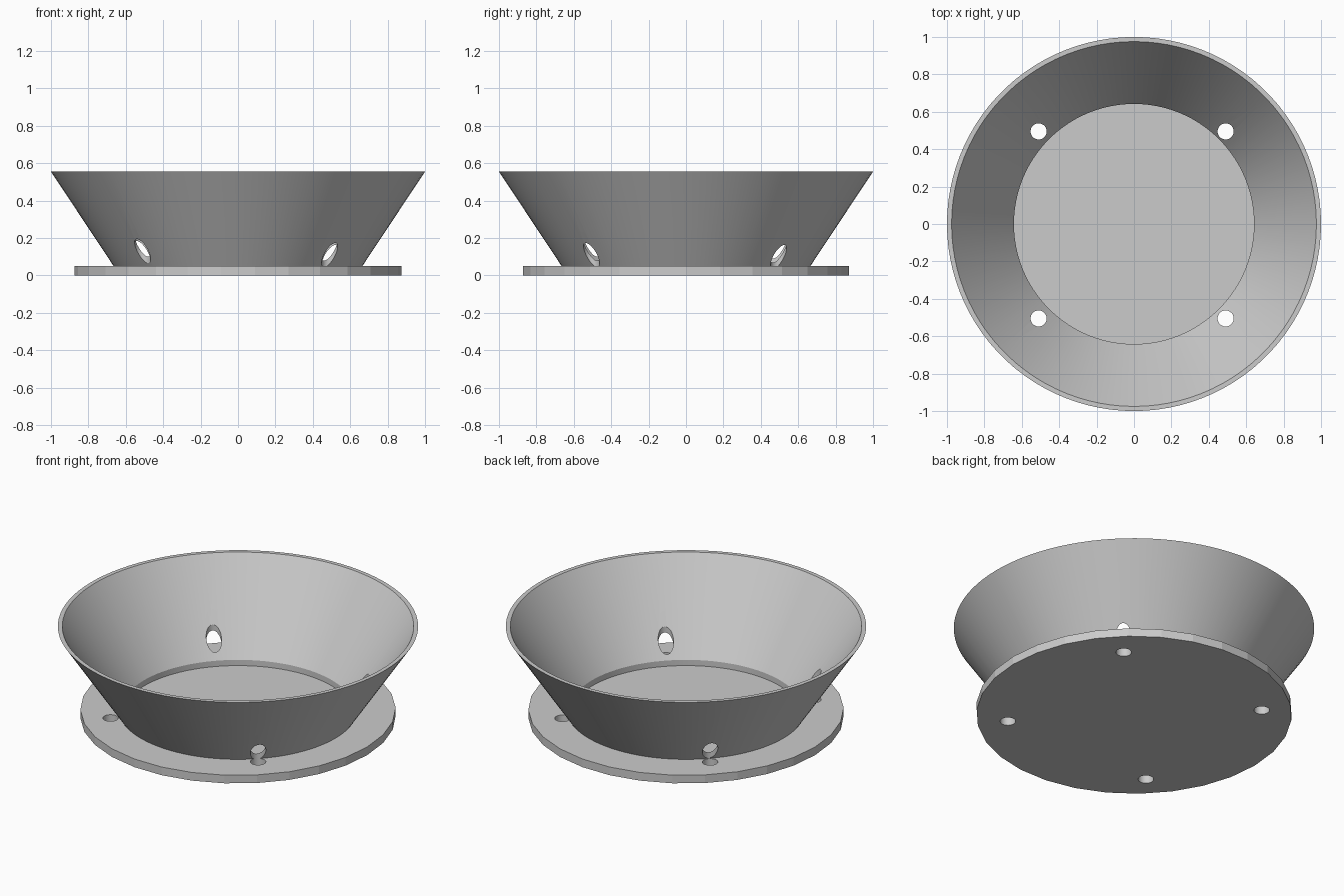
import bpy, math

if "Cube" in bpy.data.objects:
    bpy.data.objects.remove(bpy.data.objects["Cube"], do_unlink=True)

# Material
grey = bpy.data.materials.new("light_grey")
grey.use_nodes = True
colour = (0.6, 0.6, 0.6, 1)
grey.diffuse_color = colour
grey.node_tree.nodes["Principled BSDF"].inputs["Base Color"].default_value = colour


def lathe(name, profile, sides, centre=(0, 0)):
    """Closed solid of revolution from (radius, height) pairs, bottom to top."""
    verts, faces = [], []
    for r, z in profile:
        for i in range(sides):
            a = math.tau * i / sides
            verts.append((centre[0] + r * math.cos(a), centre[1] + r * math.sin(a), z))
    for k in range(len(profile) - 1):
        for i in range(sides):
            j = (i + 1) % sides
            faces.append((k * sides + i, k * sides + j,
                          (k + 1) * sides + j, (k + 1) * sides + i))
    faces.append(tuple(reversed(range(sides))))
    faces.append(tuple(range(len(verts) - sides, len(verts))))
    mesh = bpy.data.meshes.new(name)
    mesh.from_pydata(verts, [], faces)
    mesh.materials.append(grey)
    obj = bpy.data.objects.new(name, mesh)
    bpy.context.collection.objects.link(obj)
    return obj


def combine(target, tool, operation):
    """Apply a boolean and remove the tool."""
    mod = target.modifiers.new("boolean", "BOOLEAN")
    mod.operation, mod.solver, mod.object = operation, "EXACT", tool
    bpy.context.view_layer.objects.active = target
    bpy.ops.object.modifier_apply(modifier=mod.name)
    bpy.data.objects.remove(tool, do_unlink=True)


DISC_TOP, RIM, FLOOR = 0.05, 0.555, 0.015
SLOPE = (1.0 - 0.665) / (RIM - DISC_TOP)
OVER = 0.1

# Faceted mounting disc joined to the flared wall
bowl = lathe("flared_bowl", [(0.875, 0), (0.875, DISC_TOP)], 30)
wall = lathe("flared_wall", [(0.665, 0.03), (0.665, DISC_TOP), (1.0, RIM)], 100)
combine(bowl, wall, "UNION")

# Hollow inside, with a shallow straight-sided recess in the disc
hollow = lathe("hollow", [(0.642, FLOOR), (0.642, DISC_TOP),
                          (0.975 + SLOPE * OVER, RIM + OVER)], 100)
combine(bowl, hollow, "DIFFERENCE")

# Four vertical screw holes through disc and wall
for sx in (-1, 1):
    for sy in (-1, 1):
        hole = lathe("screw_hole", [(0.043, -OVER), (0.043, RIM)], 48,
                     (0.5 * sx - 0.01, 0.5 * sy - 0.005))
        combine(bowl, hole, "DIFFERENCE")

# Smooth the round walls, keep the disc facets flat
bpy.ops.object.select_all(action="DESELECT")
bowl.select_set(True)
bpy.context.view_layer.objects.active = bowl
bpy.ops.object.shade_smooth_by_angle(angle=math.radians(9))
